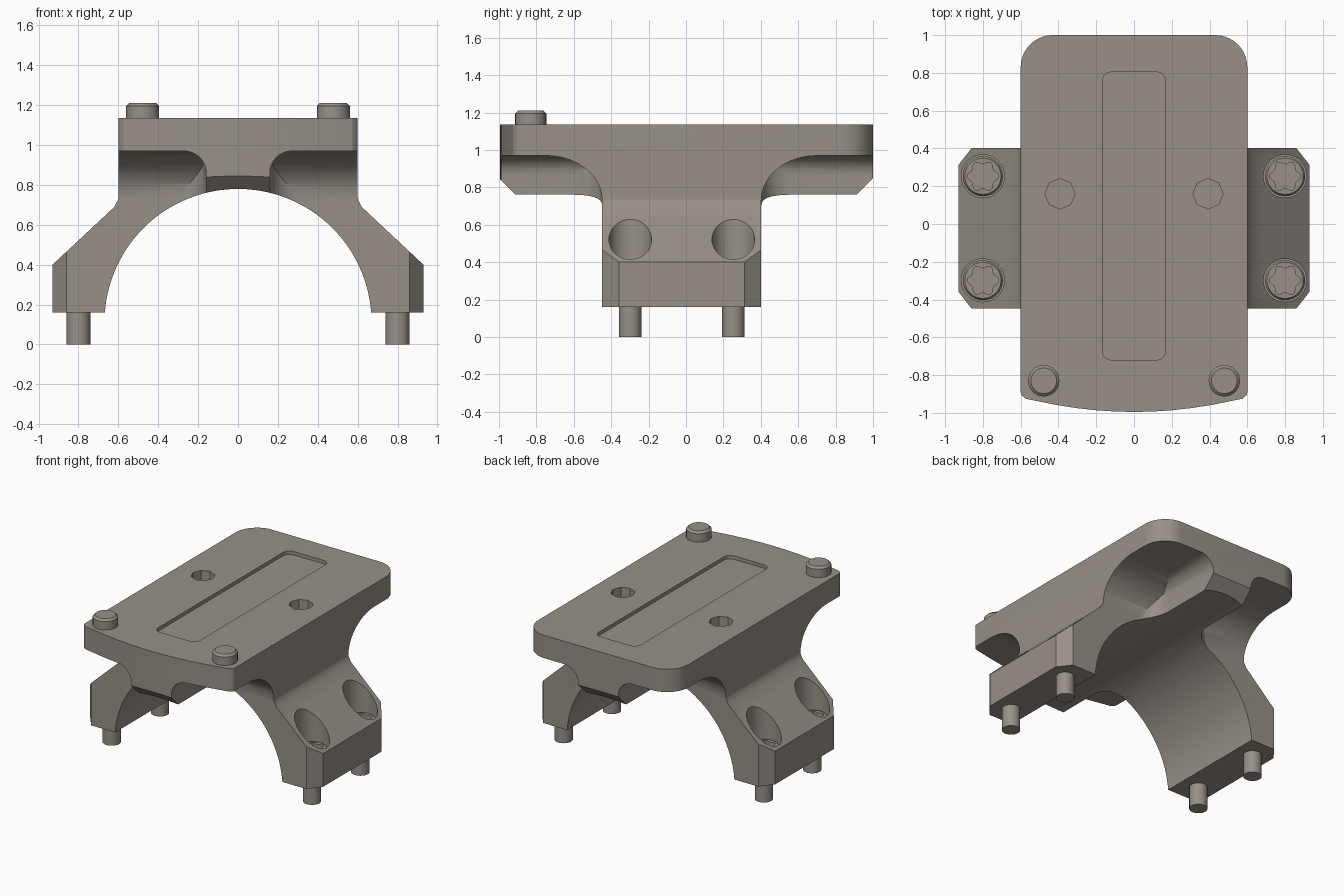
import bpy, bmesh, math

cube = bpy.data.objects.get("Cube")
if cube:
    bpy.data.objects.remove(cube, do_unlink=True)

grey = bpy.data.materials.new("warm_grey")
grey.use_nodes = True
COLOUR = (0.31, 0.28, 0.245, 1)
grey.diffuse_color = COLOUR
grey.node_tree.nodes["Principled BSDF"].inputs["Base Color"].default_value = COLOUR

FRONT, BACK = -0.448, 0.402      # end faces of the legs
SCREW_X, SCREW_YS = 0.8, (-0.298, 0.253)
TOP, UNDER = 1.135, 0.97         # plate faces


def from_bmesh(name, bm):
    bmesh.ops.recalc_face_normals(bm, faces=bm.faces)
    mesh = bpy.data.meshes.new(name)
    bm.to_mesh(mesh)
    bm.free()
    obj = bpy.data.objects.new(name, mesh)
    bpy.context.collection.objects.link(obj)
    return obj


def prism(name, points, axis, lo, hi):
    """Extrude a 2D outline along an axis."""
    place = {"x": lambda a, b, t: (t, a, b),
             "y": lambda a, b, t: (a, t, b),
             "z": lambda a, b, t: (a, b, t)}[axis]
    bm = bmesh.new()
    ends = [[bm.verts.new(place(a, b, t)) for a, b in points] for t in (lo, hi)]
    for ring in ends:
        bm.faces.new(ring)
    n = len(points)
    for i in range(n):
        j = (i + 1) % n
        bm.faces.new((ends[0][i], ends[0][j], ends[1][j], ends[1][i]))
    return from_bmesh(name, bm)


def lathe(name, profile, x, y, steps=32):
    """Spin a radius/height profile about a vertical axis."""
    bm = bmesh.new()
    verts = [bm.verts.new((r, 0, z)) for r, z in profile]
    edges = [bm.edges.new(pair) for pair in zip(verts, verts[1:])]
    bmesh.ops.spin(bm, geom=verts + edges, cent=(0, 0, 0), axis=(0, 0, 1),
                   angle=math.tau, steps=steps)
    bmesh.ops.remove_doubles(bm, verts=bm.verts, dist=0.0001)
    bmesh.ops.translate(bm, verts=bm.verts, vec=(x, y, 0))
    return from_bmesh(name, bm)


def arc(cx, cy, rx, ry, start, end, n=10):
    angles = [math.radians(start + (end - start) * i / n) for i in range(n + 1)]
    return [(cx + rx * math.cos(a), cy + ry * math.sin(a)) for a in angles]


def circle(cx, cy, r, n):
    return arc(cx, cy, r, r, 0, 360, n)[:-1]


def combine(target, other, operation):
    """Apply a boolean and discard the helper."""
    mod = target.modifiers.new("combine", "BOOLEAN")
    mod.operation, mod.solver, mod.object = operation, "EXACT", other
    bpy.context.view_layer.objects.active = target
    bpy.ops.object.modifier_apply(modifier=mod.name)
    bpy.data.objects.remove(other, do_unlink=True)


def cut(target, cutter):
    combine(target, cutter, "DIFFERENCE")


def finish(obj):
    obj.data.materials.clear()
    obj.data.materials.append(grey)
    bpy.ops.object.select_all(action="DESELECT")
    obj.select_set(True)
    bpy.context.view_layer.objects.active = obj
    bpy.ops.object.shade_smooth_by_angle(angle=math.radians(30))


# Plate with round back corners and bowed front edge, deep enough for the spine
bow = [(x / 10, -0.995 + 0.22 * (x / 10) ** 2) for x in range(-5, 6)]
outline = (bow + [(0.575, -0.925)] + arc(0.57, -0.89, 0.03, 0.03, -60, 0, 4)
           + arc(0.43, 0.83, 0.17, 0.17, 0, 90)
           + arc(-0.43, 0.83, 0.17, 0.17, 90, 180)
           + arc(-0.57, -0.89, 0.03, 0.03, 180, 240, 4) + [(-0.575, -0.925)])
body = prism("mount_body", outline, "z", 0.5, TOP)

# Legs with sloped shoulders
half = [(0.93, 0.16), (0.93, 0.40), (0.62, 0.69), (0.602, 0.725), (0.59, 0.78), (0.59, 1.0)]
legs = prism("legs", half + [(-x, z) for x, z in reversed(half)], "y", -0.6, 0.6)
combine(body, legs, "UNION")

# Round arch through the underside
cut(body, prism("arch_cutter", circle(0, 0.11, 0.67, 80), "y", -1.2, 1.2))

# Four rounded pockets that leave a spine and separate the legs
for side in (-1, 1):
    for end, out in ((FRONT, -1), (BACK, 1)):
        across = [(0.16, 0), (1.2, 0), (1.2, UNDER)] + arc(0.27, 0.86, 0.11, 0.11, 90, 180)
        along = [(0, 0)] + arc(0.30, 0.73, 0.30, 0.24, 180, 90) + [(1, UNDER), (1, 0)]
        plan = [(1.2, 0)] + arc(0.31, 0.15, 0.15, 0.15, 270, 180) + [(0.16, 1), (1.2, 1)]
        pocket = prism("pocket_cutter", [(side * x, z) for x, z in across], "y", -1.6, 1.6)
        combine(pocket, prism("pocket_side", [(end + out * d, z) for d, z in along],
                              "x", -1.5, 1.5), "INTERSECT")
        combine(pocket, prism("pocket_plan", [(side * x, end + out * d) for x, d in plan],
                              "z", -0.5, 1.5), "INTERSECT")
        cut(body, pocket)
        # Vertical chamfer on the outer leg corner
        corner = [(0.84, -0.025), (1.0, -0.025), (1.0, 0.18)]
        cut(body, prism("corner_cutter", [(side * x, end - out * d) for x, d in corner],
                        "z", 0, 0.8))

# Chamfers under both spine ends
for out in (-1, 1):
    wedge = [(out * 1.1, 0.95), (out * 0.7, 0.55), (out * 1.1, 0.55)]
    cut(body, prism("chamfer_cutter", wedge, "x", -0.35, 0.35))

# Shallow slot and two blind holes in the top
slot = []
for cx, cy, a in ((0.118, 0.755, 0), (-0.118, 0.755, 90),
                  (-0.118, -0.67, 180), (0.118, -0.67, 270)):
    slot += arc(cx, cy, 0.05, 0.05, a, a + 90, 5)
cut(body, prism("slot_cutter", slot, "z", TOP - 0.025, 1.3))
for side in (-1, 1):
    cut(body, prism("hole_cutter", circle(side * 0.392, 0.16, 0.08, 8), "z", 0.93, 1.3))
    for y in SCREW_YS:
        cut(body, prism("bore_cutter", circle(side * SCREW_X, y, 0.114, 40), "z", 0.25, 0.9))
finish(body)

# Leg screws with lobed sockets, and locating pins on the plate
for side, label in ((1, "left"), (-1, "right")):
    for y, place in zip(SCREW_YS, ("front", "back")):
        screw = lathe(f"{place}_{label}_screw",
                      [(0, 0), (0.06, 0), (0.06, 0.25), (0.106, 0.25),
                       (0.106, 0.37), (0.096, 0.385), (0, 0.385)], side * SCREW_X, y)
        lobes = []
        for i in range(48):
            a = math.tau * i / 48
            r = 0.073 + 0.01 * math.cos(6 * a)
            lobes.append((side * SCREW_X + r * math.cos(a), y + r * math.sin(a)))
        cut(screw, prism("socket_cutter", lobes, "z", 0.32, 0.5))
        finish(screw)
    pin = lathe(f"{label}_pin", [(0, TOP - 0.03), (0.083, TOP - 0.03), (0.083, 1.195),
                                 (0.068, 1.21), (0, 1.21)], side * 0.478, -0.83)
    finish(pin)
